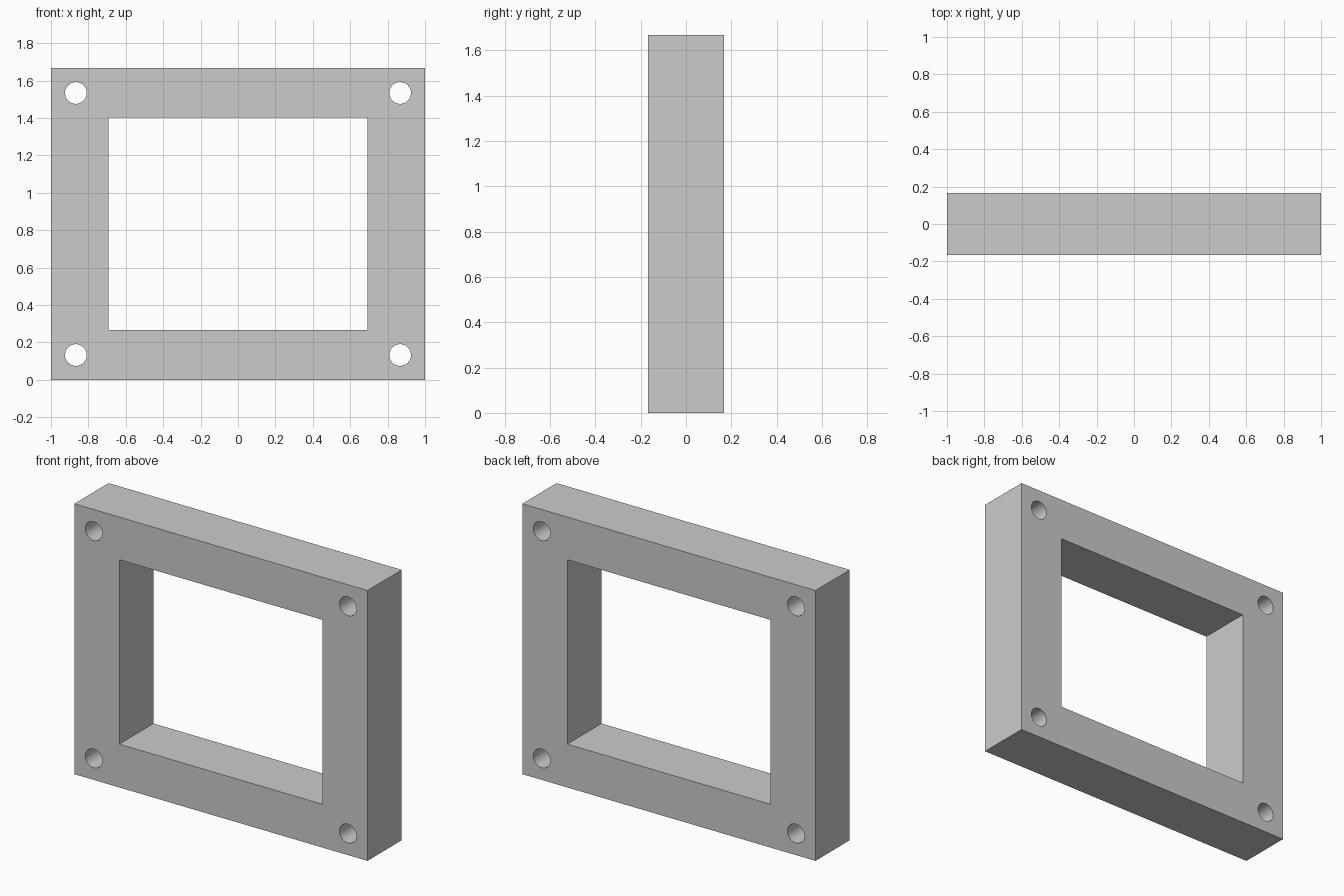
import bpy, bmesh
from math import cos, sin, pi, radians

if "Cube" in bpy.data.objects:
    bpy.data.objects.remove(bpy.data.objects["Cube"])

DEPTH, HEIGHT = 1 / 3, 1.667
HOLE_RADIUS, HOLE_SIDES = 0.058, 48


def rectangle(x, z0, z1):
    return [(-x, z0), (x, z0), (x, z1), (-x, z1)]


def circle(cx, cz):
    angles = [2 * pi * i / HOLE_SIDES for i in range(HOLE_SIDES)]
    return [(cx + HOLE_RADIUS * cos(a), cz + HOLE_RADIUS * sin(a)) for a in angles]


# Front outline, window opening and four corner bolt holes
loops = [rectangle(1, 0, HEIGHT), rectangle(0.693, 0.267, 1.404)]
loops += [circle(x, z) for x in (-0.867, 0.867) for z in (0.133, 1.534)]

bm = bmesh.new()
for points in loops:
    verts = [bm.verts.new((x, -DEPTH / 2, z)) for x, z in points]
    for i, v in enumerate(verts):
        bm.edges.new((verts[i - 1], v))

# Fill the pierced front face and extrude it to the back
bmesh.ops.triangle_fill(bm, edges=bm.edges[:], use_beauty=True, use_dissolve=False)
result = bmesh.ops.extrude_face_region(bm, geom=bm.faces[:], use_keep_orig=True)
back = [g for g in result["geom"] if isinstance(g, bmesh.types.BMVert)]
bmesh.ops.translate(bm, verts=back, vec=(0, DEPTH, 0))
bmesh.ops.recalc_face_normals(bm, faces=bm.faces[:])

mesh = bpy.data.meshes.new("mounting_frame")
bm.to_mesh(mesh)
bm.free()
frame = bpy.data.objects.new("mounting_frame", mesh)
bpy.context.collection.objects.link(frame)

# Smooth hole walls, sharp frame edges
bpy.context.view_layer.objects.active = frame
frame.select_set(True)
bpy.ops.object.shade_smooth_by_angle(angle=radians(30))
